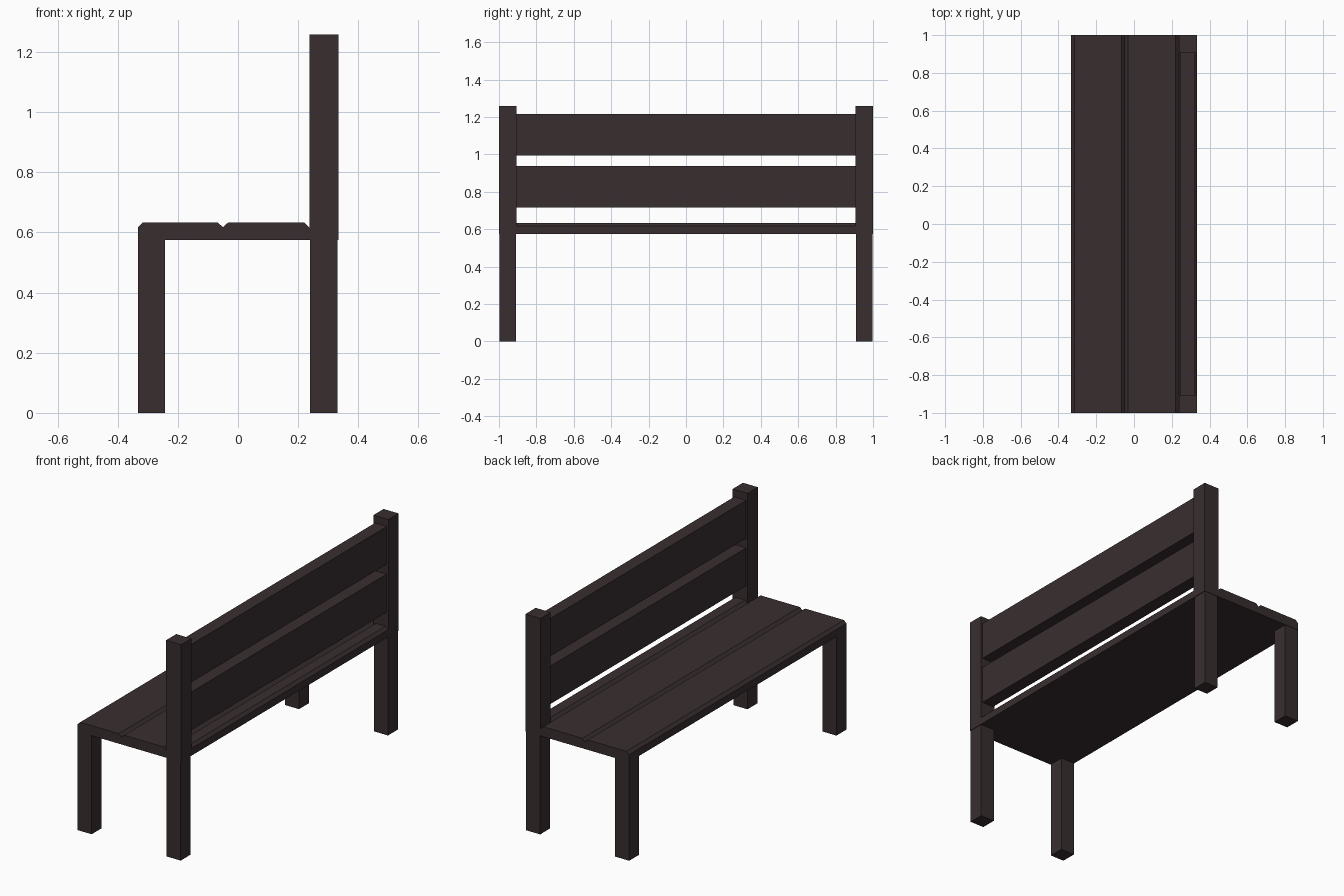
import bpy

if "Cube" in bpy.data.objects:
    bpy.data.objects.remove(bpy.data.objects["Cube"])

wood = bpy.data.materials.new("dark brown wood")
wood.diffuse_color = (0.040, 0.027, 0.029, 1)
wood.use_nodes = True
wood.node_tree.nodes["Principled BSDF"].inputs["Base Color"].default_value = wood.diffuse_color


def make(name, verts, faces):
    mesh = bpy.data.meshes.new(name)
    mesh.from_pydata(verts, [], faces)
    mesh.materials.append(wood)
    ob = bpy.data.objects.new(name, mesh)
    bpy.context.collection.objects.link(ob)
    return ob


def prism(name, profile, y0, y1):
    """Extrude an anticlockwise xz profile along y."""
    n = len(profile)
    verts = [(x, y, z) for y in (y0, y1) for x, z in profile]
    faces = [tuple(range(n)), tuple(range(2 * n - 1, n - 1, -1))]
    faces += [(i, i + n, (i + 1) % n + n, (i + 1) % n) for i in range(n)]
    return make(name, verts, faces)


def box(name, x0, x1, y0, y1, z0, z1):
    return prism(name, [(x0, z0), (x1, z0), (x1, z1), (x0, z1)], y0, y1)


# Seat: one slab with bevelled plank edges forming V grooves
Z0, ZB, Z1, C = 0.575, 0.617, 0.633, 0.017
seat = [(-0.333, Z0), (0.333, Z0)]
for a, b in ((0.237, 0.333), (-0.05, 0.237), (-0.333, -0.05)):
    seat += [(b, ZB), (b - C, Z1), (a + C, Z1)]
seat.append((-0.333, ZB))
prism("seat", seat, -1, 1)

# Legs and back posts at both ends
for side, y0, y1 in (("near", -0.998, -0.908), ("far", 0.908, 0.998)):
    box("front_leg_" + side, -0.333, -0.243, y0, y1, 0, Z0 + 0.01)
    box("back_leg_" + side, 0.240, 0.330, y0, y1, 0, Z0 + 0.01)
    e0, e1 = (-1.0, -0.906) if y0 < 0 else (0.906, 1.0)
    box("back_post_" + side, 0.237, 0.3335, e0, e1, Z0, 1.258)

# Backrest slats
for name, z0, z1 in (("lower", 0.717, 0.938), ("upper", 0.995, 1.215)):
    box("back_slat_" + name, 0.247, 0.323, -0.91, 0.91, z0, z1)
